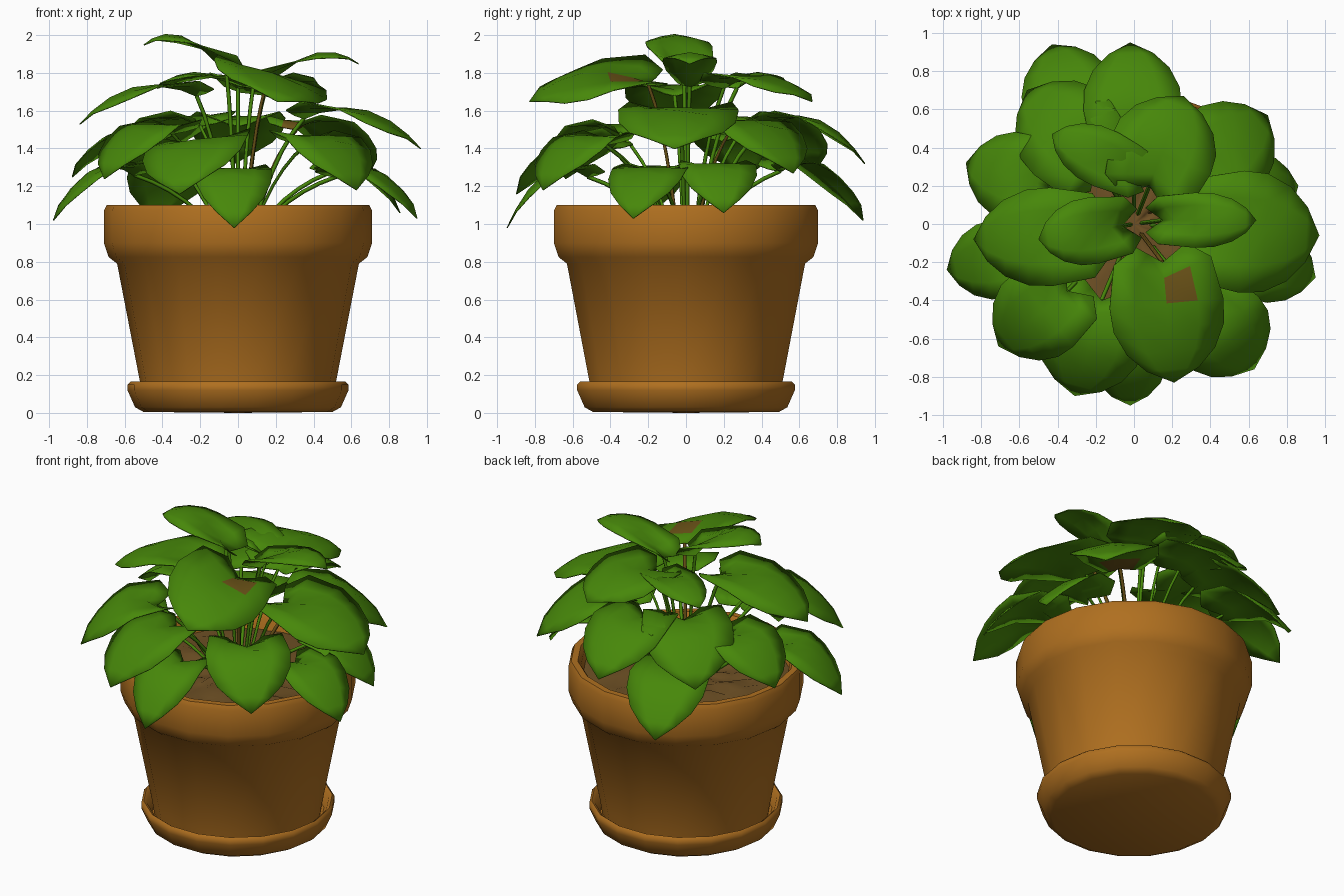
import bpy, bmesh, math, random
from mathutils import Vector

if "Cube" in bpy.data.objects:
    bpy.data.objects.remove(bpy.data.objects["Cube"])

random.seed(4)


def material(name, rgb):
    m = bpy.data.materials.new(name)
    m.diffuse_color = (*rgb, 1)
    m.use_nodes = True
    m.node_tree.nodes["Principled BSDF"].inputs["Base Color"].default_value = m.diffuse_color
    return m


TERRACOTTA = material("terracotta", (0.43, 0.16, 0.014))
LEAF = material("leaf green", (0.063, 0.245, 0.003))
SOIL = material("soil brown", (0.155, 0.08, 0.018))
WITHERED = material("withered olive brown", (0.15, 0.088, 0.009))


def finish(bm, name, mats, angle):
    me = bpy.data.meshes.new(name)
    bm.to_mesh(me)
    bm.free()
    ob = bpy.data.objects.new(name, me)
    bpy.context.collection.objects.link(ob)
    for m in mats:
        me.materials.append(m)
    bpy.ops.object.select_all(action='DESELECT')
    ob.select_set(True)
    bpy.context.view_layer.objects.active = ob
    bpy.ops.object.shade_smooth_by_angle(angle=math.radians(angle))
    return ob


def lathe(name, profile, mat, sides=18, angle=50):
    """Spin an (r, z) profile round the z axis; r = 0 makes a pole."""
    bm = bmesh.new()
    rings = []
    for r, z in profile:
        n = 1 if r == 0 else sides
        rings.append([bm.verts.new((r * math.cos(math.tau * i / sides),
                                    r * math.sin(math.tau * i / sides), z)) for i in range(n)])
    for a, b in zip(rings, rings[1:]):
        for i in range(sides):
            j = (i + 1) % sides
            quad = [a[i % len(a)], a[j % len(a)], b[j % len(b)], b[i % len(b)]]
            bm.faces.new(list(dict.fromkeys(quad)))
    bmesh.ops.recalc_face_normals(bm, faces=bm.faces)
    return finish(bm, name, [mat], angle)


# Saucer and pot
lathe("saucer", [(0, 0.0), (0.5, 0.005), (0.545, 0.03), (0.585, 0.12), (0.585, 0.15),
                 (0.57, 0.165), (0.55, 0.15), (0.52, 0.08), (0, 0.07)], TERRACOTTA)
lathe("pot", [(0, 0.075), (0.505, 0.075), (0.52, 0.17), (0.64, 0.79), (0.685, 0.825),
              (0.71, 0.9), (0.71, 1.07), (0.695, 1.1), (0.655, 1.1), (0.635, 1.07),
              (0.61, 0.9), (0, 0.88)], TERRACOTTA)

# Lumpy soil
soil = lathe("soil", [(0, 1.02)] + [(0.07 * i, 1.01) for i in range(1, 9)] + [(0.632, 1.0)],
             SOIL, 36, 20)
for v in soil.data.vertices:
    if v.co.xy.length < 0.6:
        v.co.z += random.uniform(-0.018, 0.018)


def bezier(a, b, c, t):
    return a * (1 - t) ** 2 + b * 2 * t * (1 - t) + c * t * t


# Heart outline: (position along midrib, half width, rise of the edge)
OUTLINE = [(0.0, 0.45, 0.16), (0.12, 0.88, 0.1), (0.32, 1.03, -0.02), (0.52, 1.0, -0.1),
           (0.72, 0.8, -0.12), (0.88, 0.47, -0.06)]


def leaf(name, base, tip, width, roll=0, brown=()):
    """Heart-shaped leaf; brown lists (row, column) faces that are withered."""
    base, tip = Vector(base), Vector(tip)
    run = tip - base
    flat = Vector((run.x, run.y, 0))
    side = Vector((-run.y, run.x, 0)).normalized()
    back = -flat.normalized()
    mid = base + flat * 0.55 + Vector((0, 0, max(run.z, 0) + 0.17))
    bm = bmesh.new()
    rows = []
    for t, w, fold in OUTLINE:
        c = bezier(base, mid, tip, t)
        row = []
        for s in (-1, -0.55, 0, 0.55, 1):
            lobe = back * (0.09 * abs(s) if t < 0.2 else 0)
            rise = (fold * abs(s) ** 1.5 + roll * s) * width * w
            row.append(bm.verts.new(c + side * s * w * width / 2 + lobe + Vector((0, 0, rise))))
        rows.append(row)
    for r, (a, b) in enumerate(zip(rows, rows[1:])):
        for i in range(4):
            f = bm.faces.new((a[i], a[i + 1], b[i + 1], b[i]))
            f.material_index = int((r, i) in brown)
    end = bm.verts.new(tip)
    for i in range(4):
        bm.faces.new((rows[-1][i], rows[-1][i + 1], end))
    bmesh.ops.recalc_face_normals(bm, faces=bm.faces)
    if sum(f.normal.z for f in bm.faces) < 0:
        bmesh.ops.reverse_faces(bm, faces=bm.faces)
    # Thin underside
    ob = finish(bm, name, [LEAF, WITHERED], 60)
    ob.modifiers.new("thickness", 'SOLIDIFY').thickness = 0.006


def stem(name, base, mat):
    """Arching stalk from the middle of the soil to the leaf base."""
    cu = bpy.data.curves.new(name, 'CURVE')
    cu.dimensions = '3D'
    cu.bevel_depth = 0.011
    cu.bevel_resolution = 0
    end = Vector(base)
    start = Vector((end.x * 0.25, end.y * 0.25, 0.99))
    ctrl = Vector((end.x * 0.55, end.y * 0.55, 0.99 + (end.z - 0.99) * 0.7))
    sp = cu.splines.new('POLY')
    sp.points.add(5)
    for i, p in enumerate(sp.points):
        p.co = (*bezier(start, ctrl, end, i / 5), 1)
    cu.materials.append(mat)
    bpy.context.collection.objects.link(bpy.data.objects.new(name, cu))


# Leaves: base, tip, width, roll, withered faces
LEAVES = {
    "low_front": ((-.03, -.52, 1.25), (-.02, -.95, .98), .4),
    "low_front_right": ((.36, -.43, 1.42), (.63, -.76, 1.18), .5),
    "low_right": ((.52, -.15, 1.25), (.95, -.28, 1.03), .4),
    "low_right_back": ((.48, .15, 1.27), (.86, .2, 1.06), .4),
    "low_back": ((0, .42, 1.52), (-.02, .95, 1.32), .5),
    "low_back_left": ((-.28, .5, 1.28), (-.43, .94, 1.02), .48),
    "low_left_back": ((-.45, .2, 1.44), (-.88, .32, 1.25), .45),
    "low_left": ((-.55, -.15, 1.26), (-.98, -.24, 1.02), .4),
    "low_left_front": ((-.35, -.35, 1.48), (-.71, -.64, 1.24), .48),
    "mid_front": ((-.17, -.4, 1.4), (-.31, -.9, 1.16), .54, .06),
    "mid_right": ((.35, -.03, 1.56), (.97, -.06, 1.4), .62),
    "mid_back_right": ((.31, .24, 1.5), (.7, .57, 1.27), .52, 0, ((0, 1), (0, 2))),
    "mid_back_left": ((-.2, .32, 1.52), (-.56, .7, 1.3), .54),
    "mid_left": ((-.22, -.06, 1.68), (-.84, -.08, 1.53), .5),
    "top_left": ((-.06, -.01, 1.79), (-.5, -.08, 1.95), .34),
    "top_right": ((.15, .02, 1.73), (.64, .02, 1.85), .28),
    "top_front": ((.15, -.2, 1.74), (.21, -.83, 1.65), .58, -.14, ((1, 2),)),
    "top_back": ((.08, .2, 1.72), (.26, .67, 1.65), .54),
    "top_back_left": ((.0, .27, 1.72), (-.43, .47, 1.72), .3),
}
for key, spec in LEAVES.items():
    leaf(key + "_leaf", *spec)
    brown = key in ("mid_back_right", "top_front")
    stem(key + "_stem", spec[0], WITHERED if brown else LEAF)
